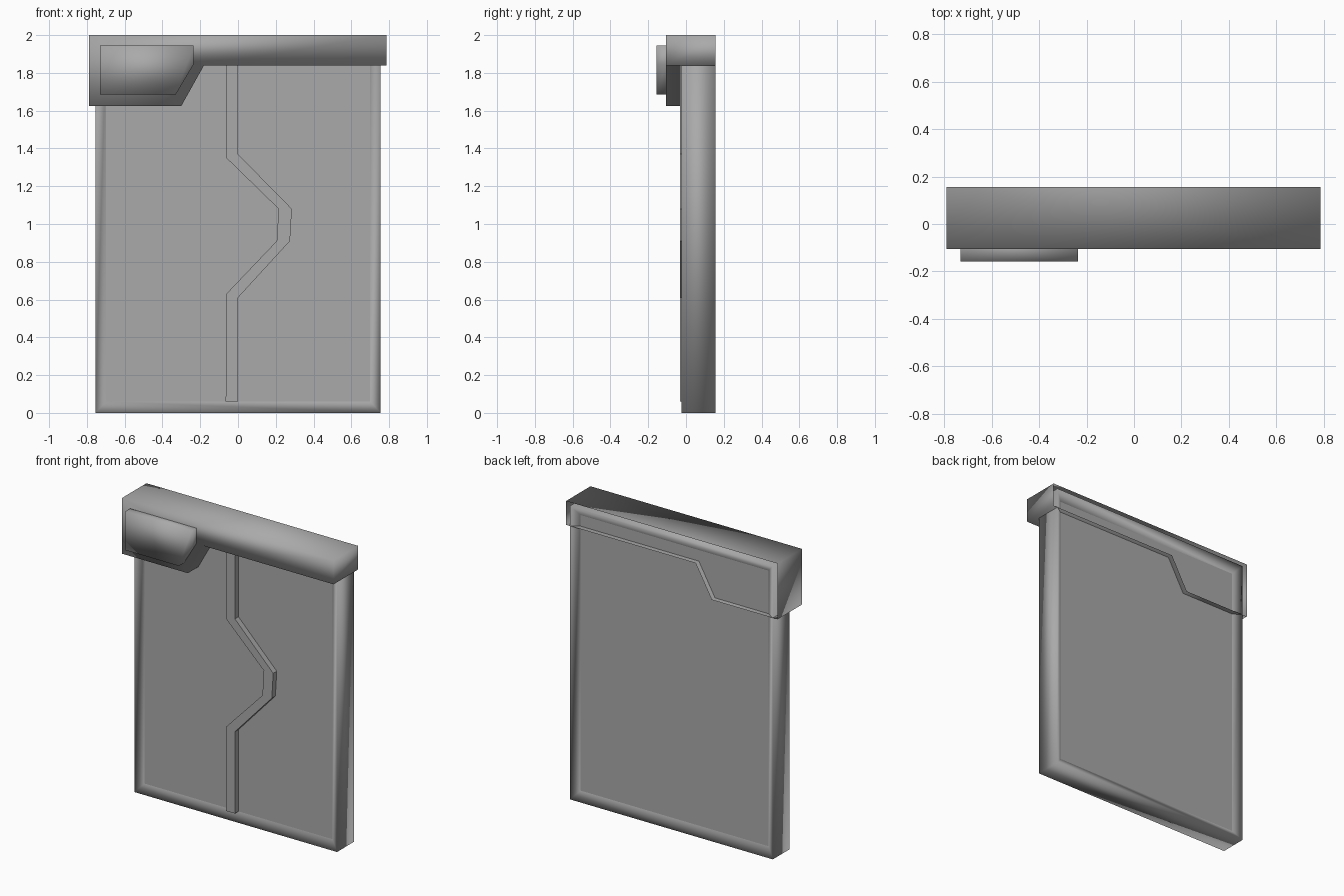
import bpy, bmesh

old = bpy.data.objects.get("Cube")
if old:
    bpy.data.objects.remove(old, do_unlink=True)

grey = bpy.data.materials.new("plain_grey")
grey.use_nodes = True
COLOUR = (0.4, 0.4, 0.4, 1)
grey.diffuse_color = COLOUR
grey.node_tree.nodes["Principled BSDF"].inputs["Base Color"].default_value = COLOUR


def finish(name, bm, smooth=True):
    bmesh.ops.recalc_face_normals(bm, faces=bm.faces)
    mesh = bpy.data.meshes.new(name)
    bm.to_mesh(mesh)
    bm.free()
    mesh.materials.append(grey)
    for poly in mesh.polygons:
        poly.use_smooth = smooth
    obj = bpy.data.objects.new(name, mesh)
    bpy.context.collection.objects.link(obj)
    return obj


def rings(bm, loops):
    """Bridge (outline, y) loops one after another; return the vertex rings."""
    made = [[bm.verts.new((x, y, z)) for x, z in pts] for pts, y in loops]
    for a, b in zip(made, made[1:]):
        n = len(a)
        for i in range(n):
            j = (i + 1) % n
            bm.faces.new((a[i], a[j], b[j], b[i]))
    return made


def rect(x, z0, z1):
    return [(-x, z0), (x, z0), (x, z1), (-x, z1)]


# Door frame: outer walls with sloped rims towards the sunken panels
OUTER, INNER = rect(0.755, 0.0, 1.975), rect(0.70, 0.06, 1.915)
bm = bmesh.new()
rings(bm, [(INNER, 0.005), (OUTER, -0.025), (OUTER, 0.155), (INNER, 0.12)])
finish("door_frame", bm)

# Sunken front and back panels
for name, y in (("front_panel", 0.005), ("back_panel", 0.12)):
    bm = bmesh.new()
    ring = rings(bm, [(INNER, y)])[0]
    bm.faces.new(ring if y < 0.1 else ring[::-1])
    obj = finish(name, bm, False)
    # an open face needs its outward side set by hand
    wanted = -1 if y < 0.1 else 1
    if obj.data.polygons[0].normal.y * wanted < 0:
        obj.data.flip_normals()

# Raised zigzag seam between the two door leaves
left = [(-0.065, 0.06), (-0.062, 0.63), (0.205, 0.91), (0.215, 1.08), (-0.062, 1.35), (-0.062, 1.86)]
right = [(0.0, 0.06), (0.0, 0.61), (0.275, 0.91), (0.285, 1.08), (0.0, 1.37), (0.0, 1.86)]
bm = bmesh.new()
section = []
for (xl, zl), (xr, zr) in zip(left, right):
    section.append([bm.verts.new(p) for p in (
        (xl, 0.01, zl), (xl, -0.033, zl), (xr, -0.033, zr), (xr, 0.01, zr))])
for a, b in zip(section, section[1:]):
    for i in range(4):
        j = (i + 1) % 4
        bm.faces.new((a[i], a[j], b[j], b[i]))
bm.faces.new(section[0])
bm.faces.new(section[-1])
finish("centre_seam", bm, False)

# Header cover: stepped outline, hollow and open at the back
HEADER = [(-0.79, 1.625), (-0.30, 1.625), (-0.18, 1.84),
          (0.785, 1.84), (0.785, 2.0), (-0.79, 2.0)]
bm = bmesh.new()
front = rings(bm, [(HEADER, -0.105), (HEADER, 0.155)])[0]
bm.faces.new(front)
finish("header_cover", bm)

# Raised plate on the wide end of the header
PLATE = [(-0.73, 1.685), (-0.33, 1.685), (-0.235, 1.845), (-0.235, 1.945), (-0.73, 1.945)]
bm = bmesh.new()
front = rings(bm, [(PLATE, -0.157), (PLATE, -0.105)])[0]
bm.faces.new(front)
finish("header_plate", bm)
